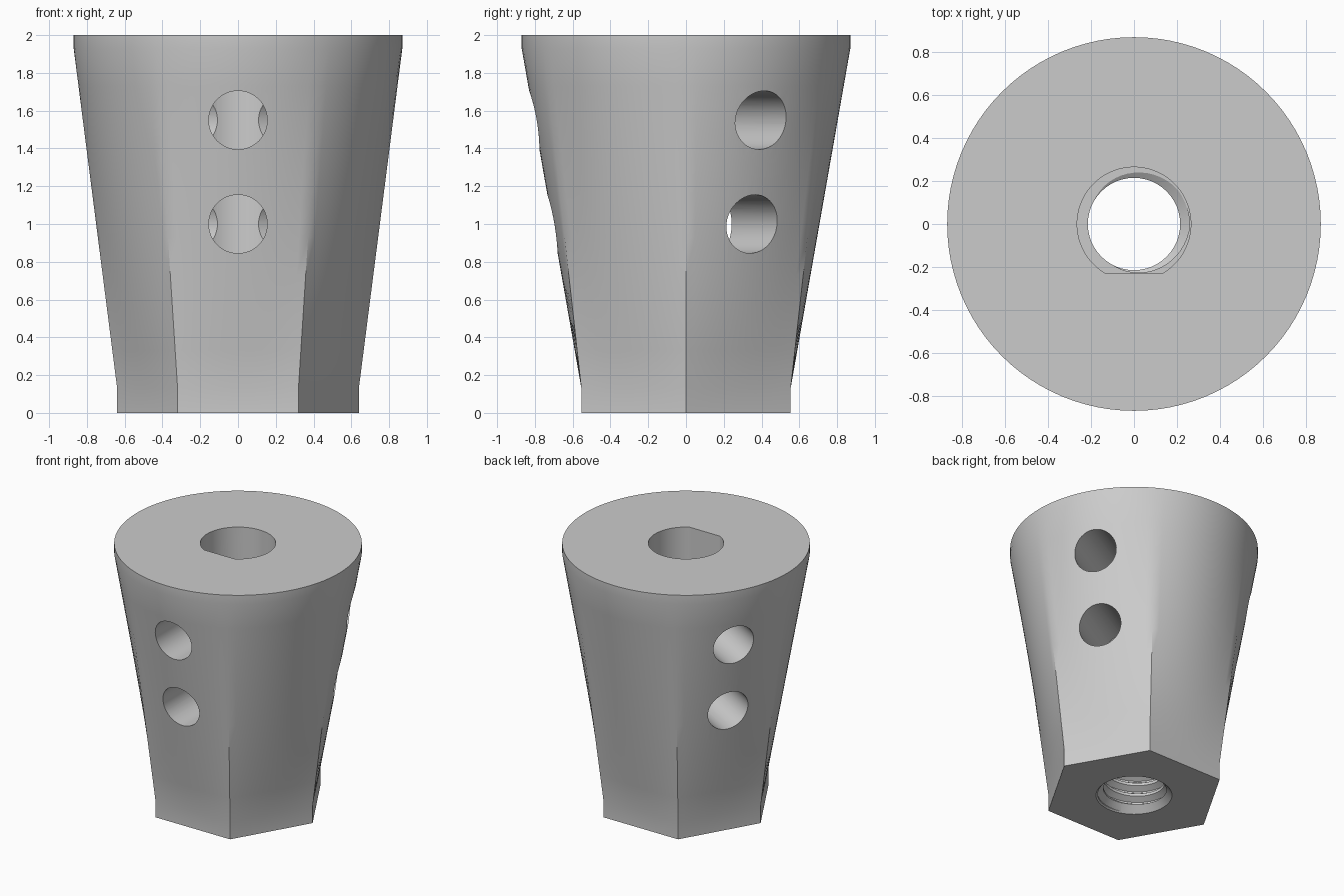
import bpy, bmesh
from math import pi, cos, sin, radians
from mathutils import Matrix, Vector

cube = bpy.data.objects.get("Cube")
if cube:
    bpy.data.objects.remove(cube)

grey = bpy.data.materials.new("plain grey")
grey.use_nodes = True
colour = (0.6, 0.6, 0.6, 1)
grey.diffuse_color = colour
grey.node_tree.nodes["Principled BSDF"].inputs["Base Color"].default_value = colour


def finish(bm, name):
    bmesh.ops.recalc_face_normals(bm, faces=bm.faces)
    mesh = bpy.data.meshes.new(name)
    bm.to_mesh(mesh)
    bm.free()
    mesh.materials.append(grey)
    ob = bpy.data.objects.new(name, mesh)
    bpy.context.collection.objects.link(ob)
    return ob


def stack(name, rings):
    """Closed solid skinned through rings of points."""
    bm = bmesh.new()
    rows = [[bm.verts.new(p) for p in ring] for ring in rings]
    n = len(rows[0])
    for a, b in zip(rows, rows[1:]):
        for i in range(n):
            j = (i + 1) % n
            bm.faces.new((a[i], a[j], b[j], b[i]))
    bm.faces.new(rows[0])
    bm.faces.new(rows[-1])
    return finish(bm, name)


def circle(r, z, n=72, flat=-9):
    return [(r * cos(2 * pi * i / n), max(flat, r * sin(2 * pi * i / n)), z) for i in range(n)]


# Tapered body: hexagonal foot blending into a round top
FOOT, SHOULDER, HEIGHT = 0.13, 1.93, 2.0
APOTHEM, TOP_R, SEGS = 0.554, 0.87, 96


def body_ring(z):
    t = min(1, max(0, (z - FOOT) / (SHOULDER - FOOT)))
    ring = []
    for i in range(SEGS):
        a = 2 * pi * i / SEGS
        hexagon = APOTHEM / cos(a % (pi / 3) - pi / 6)
        r = hexagon * (1 - t) + TOP_R * t
        ring.append((r * cos(a), r * sin(a), z))
    return ring


levels = [0] + [FOOT + (SHOULDER - FOOT) * k / 9 for k in range(10)] + [HEIGHT]
body = stack("tapered_body", [body_ring(z) for z in levels])


# Internal screw thread as a helical solid
def thread(pitch=0.086, crest=0.215, root=0.258, n=48, start=-0.11, turns=9):
    profile = [(0, crest), (0.25, crest), (0.56, root), (0.69, root)]
    bm = bmesh.new()
    rows = []
    for k in range(turns * 4 + 1):
        f, r = profile[k % 4]
        rows.append([bm.verts.new((r * cos(2 * pi * j / n), r * sin(2 * pi * j / n),
                                   start + pitch * (k // 4 + f + j / n))) for j in range(n)])

    def at(k, j):
        return rows[k][j] if j < n else rows[k + 4][0]

    last = len(rows) - 5
    for k in range(last):
        for j in range(n):
            bm.faces.new((at(k, j), at(k, j + 1), at(k + 1, j + 1), at(k + 1, j)))
    for k in (0, last):
        loop = [at(k, j) for j in range(n)] + [rows[k + s][0] for s in (4, 3, 2, 1)]
        hub = bm.verts.new((0, 0, rows[k][n // 2].co.z))
        for a, b in zip(loop, loop[1:] + loop[:1]):
            bm.faces.new((a, b, hub))
    bmesh.ops.delete(bm, geom=[v for v in bm.verts if not v.link_faces], context='VERTS')
    bmesh.ops.triangulate(bm, faces=bm.faces)
    return finish(bm, "thread_cutter")


cutters = [
    thread(),
    stack("mouth_cutter", [circle(0.287, -0.02), circle(0.205, 0.062)]),
    stack("shaft_bore_cutter", [circle(0.265, 0.55, flat=-0.23), circle(0.265, 2.1, flat=-0.23)]),
]

# Three pairs of side screw holes
for angle in (-90, 30, 150):
    direction = Vector((cos(radians(angle)), sin(radians(angle)), 0))
    for z in (1.0, 1.55):
        bm = bmesh.new()
        turn = direction.to_track_quat('Z', 'Y').to_matrix().to_4x4()
        place = Matrix.Translation(direction * 0.6 + Vector((0, 0, z))) @ turn
        bmesh.ops.create_cone(bm, cap_ends=True, segments=48, radius1=0.155, radius2=0.155,
                              depth=1.0, matrix=place)
        cutters.append(finish(bm, "screw_hole_cutter"))

# Cut everything out and drop the cutters
bpy.context.view_layer.objects.active = body
for ob in bpy.context.selected_objects:
    ob.select_set(False)
body.select_set(True)
for cutter in cutters:
    cutter.hide_render = True
    mod = body.modifiers.new("cut", 'BOOLEAN')
    mod.operation = 'DIFFERENCE'
    mod.solver = 'EXACT'
    mod.object = cutter
    bpy.ops.object.modifier_apply(modifier=mod.name)
    bpy.data.objects.remove(cutter)
bpy.ops.object.shade_smooth_by_angle(angle=radians(30))
